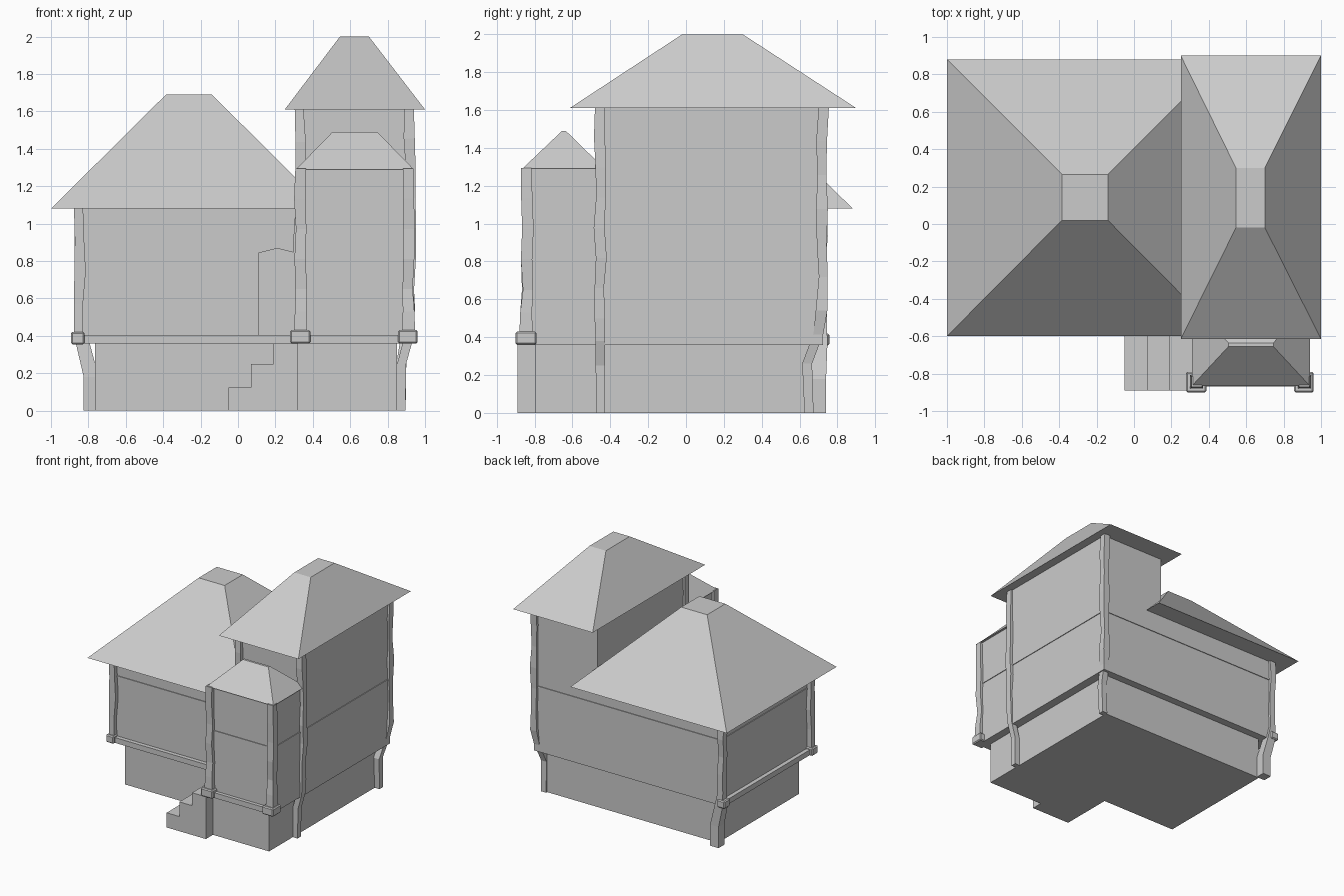
import bpy, bmesh, random

if "Cube" in bpy.data.objects:
    bpy.data.objects.remove(bpy.data.objects["Cube"])

random.seed(4)
grey = bpy.data.materials.new("plain grey")
grey.diffuse_color = (0.6, 0.6, 0.6, 1)
grey.use_nodes = True
grey.node_tree.nodes["Principled BSDF"].inputs["Base Color"].default_value = grey.diffuse_color


def finish(name, bm):
    bmesh.ops.recalc_face_normals(bm, faces=bm.faces)
    me = bpy.data.meshes.new(name)
    bm.to_mesh(me)
    bm.free()
    me.materials.append(grey)
    ob = bpy.data.objects.new(name, me)
    bpy.context.collection.objects.link(ob)
    return ob


def loft(name, rings):
    """Join rectangles (x0, x1, y0, y1, z) stacked from bottom to top."""
    bm = bmesh.new()
    loops = [[bm.verts.new(p) for p in ((a, c, z), (b, c, z), (b, d, z), (a, d, z))]
             for a, b, c, d, z in rings]
    for lo, hi in zip(loops, loops[1:]):
        for i in range(4):
            j = (i + 1) % 4
            bm.faces.new((lo[i], lo[j], hi[j], hi[i]))
    bm.faces.new(loops[0][::-1])
    bm.faces.new(loops[-1])
    return finish(name, bm)


def box(name, x0, x1, y0, y1, z0, z1):
    return loft(name, [(x0, x1, y0, y1, z0), (x0, x1, y0, y1, z1)])


def prism(name, outline, y0, y1):
    """Extrude an x-z outline along y."""
    bm = bmesh.new()
    face = bm.faces.new([bm.verts.new((x, y0, z)) for x, z in outline])
    ext = bmesh.ops.extrude_face_region(bm, geom=[face])
    bmesh.ops.translate(bm, vec=(0, y1 - y0, 0),
                        verts=[v for v in ext["geom"] if isinstance(v, bmesh.types.BMVert)])
    return finish(name, bm)


def post(name, x, y, z0, z1, base=()):
    """Rough-hewn timber: explicit base points (x, y, z, half), then a wobbly shaft."""
    rings = [(px - h, px + h, py - h, py + h, z) for px, py, z, h in base]
    start = base[-1][2] + 0.12 if base else z0
    n = max(3, round((z1 - start) / 0.17))
    for i in range(n + 1):
        h = 0.027 + random.uniform(-0.004, 0.004)
        px, py = x + random.uniform(-0.006, 0.006), y + random.uniform(-0.006, 0.006)
        rings.append((px - h, px + h, py - h, py + h, start + (z1 - start) * i / n))
    return loft(name, rings)


# Stone foundations
box("main_foundation", -0.765, 0.85, -0.43, 0.66, 0, 0.37)
box("bay_foundation", 0.31, 0.85, -0.795, -0.40, 0, 0.37)

# Walls
box("main_wall", -0.835, 0.40, -0.45, 0.725, 0.36, 1.085)
box("tower_wall", 0.325, 0.925, -0.45, 0.725, 0.36, 1.615)
box("bay_wall", 0.325, 0.92, -0.84, -0.43, 0.36, 1.295)

# Hipped roofs with a flat top
loft("main_roof", [(-1, 0.475, -0.60, 0.88, 1.08), (-0.385, -0.14, 0.02, 0.265, 1.69)])
loft("tower_roof", [(0.25, 1, -0.615, 0.90, 1.61), (0.545, 0.70, -0.02, 0.30, 2.0)])
loft("bay_roof", [(0.31, 0.94, -0.865, -0.43, 1.29), (0.505, 0.745, -0.655, -0.635, 1.49)])

# Thin trim line around each wall
for part, (x0, x1, y0, y1) in {"main": (-0.835, 0.40, -0.45, 0.725),
                               "tower": (0.325, 0.925, -0.45, 0.725),
                               "bay": (0.325, 0.92, -0.84, -0.43)}.items():
    box(part + "_trim", x0 - 0.006, x1 + 0.006, y0 - 0.006, y1 + 0.006, 0.905, 0.92)

# Sill beams
box("main_front_sill", -0.86, 0.33, -0.485, -0.44, 0.36, 0.405)
box("main_left_sill", -0.87, -0.82, -0.47, 0.74, 0.36, 0.405)
box("bay_front_sill", 0.32, 0.925, -0.87, -0.82, 0.36, 0.405)

# Corner posts standing on sill blocks
post("front_left_post", -0.848, -0.46, 0.40, 1.085)
for name, x in (("bay_left_post", 0.335), ("bay_right_post", 0.912)):
    post(name, x, -0.84, 0.40, 1.295, [(x, -0.845, 0.40, 0.036), (x, -0.845, 0.53, 0.031)])
post("tower_front_left_post", 0.33, -0.45, 0.37, 1.615)

# Corner posts whose feet bend inward to the ground
post("tower_front_right_post", 0.918, -0.453, 0, 1.615,
     [(0.872, -0.453, 0, 0.023), (0.875, -0.453, 0.25, 0.024), (0.91, -0.453, 0.38, 0.025)])
post("back_right_post", 0.918, 0.722, 0, 1.615,
     [(0.872, 0.65, 0, 0.024), (0.874, 0.64, 0.26, 0.026), (0.90, 0.70, 0.42, 0.026)])
post("back_left_post", -0.845, 0.718, 0, 1.085,
     [(-0.785, 0.70, 0, 0.04), (-0.785, 0.70, 0.18, 0.04), (-0.83, 0.71, 0.36, 0.037)])

# Chamfered sill blocks under the posts
for name, x, y, hx, hy, z0, z1 in (("front_left_block", -0.857, -0.465, 0.037, 0.04, 0.355, 0.42),
                                   ("back_left_block", -0.857, 0.72, 0.037, 0.037, 0.355, 0.42),
                                   ("bay_left_block", 0.333, -0.845, 0.055, 0.055, 0.36, 0.43),
                                   ("bay_right_block", 0.908, -0.845, 0.053, 0.055, 0.36, 0.43)):
    ob = box(name, x - hx, x + hx, y - hy, y + hy, z0, z1)
    mod = ob.modifiers.new("chamfer", "BEVEL")
    mod.width, mod.segments = 0.008, 1

# Entrance steps and door with a slightly pointed head
prism("entrance_steps", [(-0.05, 0), (0.32, 0), (0.32, 0.36), (0.19, 0.36), (0.19, 0.25),
                         (0.07, 0.25), (0.07, 0.125), (-0.05, 0.125)], -0.89, -0.42)
prism("front_door", [(0.11, 0.40), (0.33, 0.40), (0.33, 0.84), (0.21, 0.87), (0.11, 0.845)],
      -0.475, -0.44)
